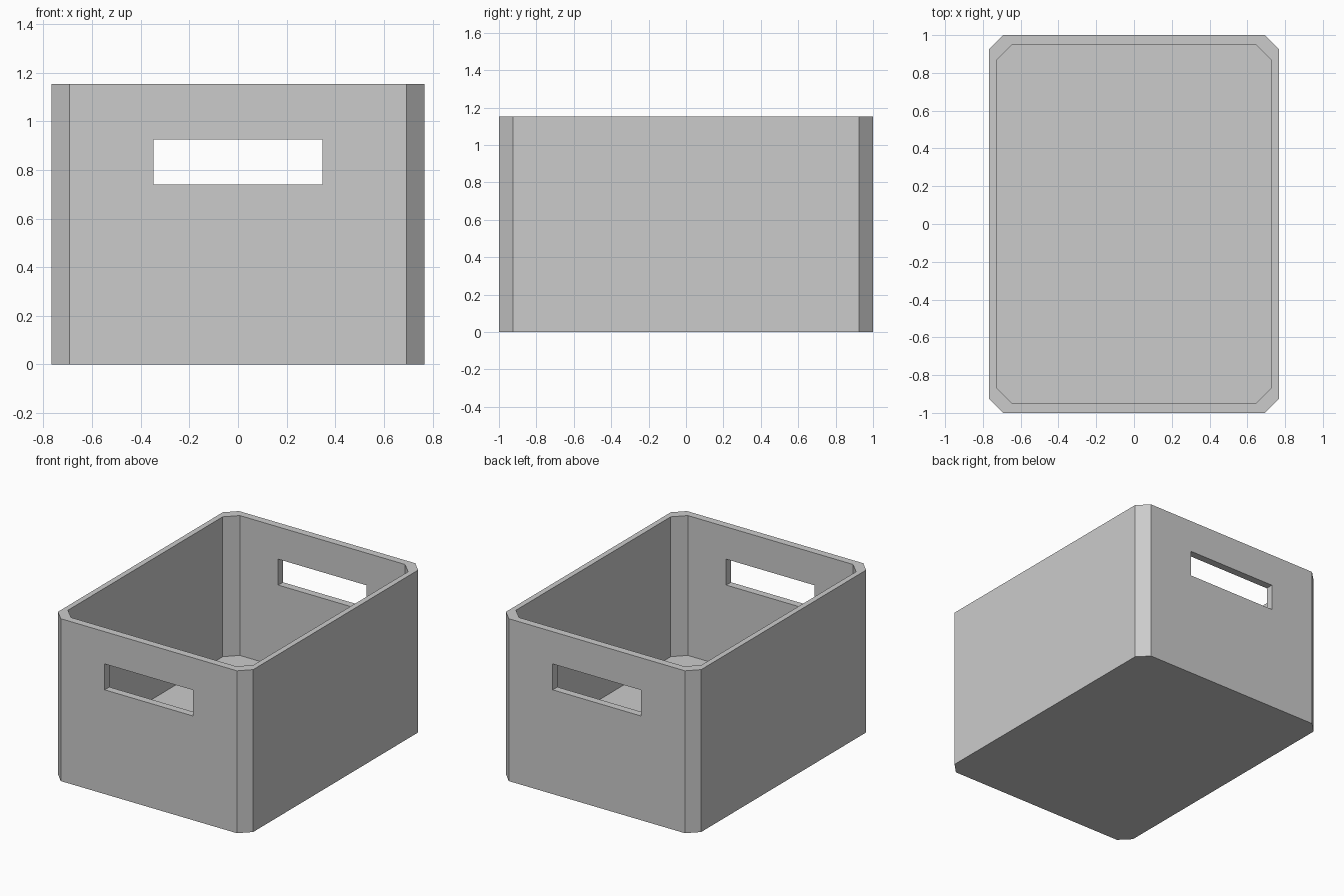
import bpy, bmesh

if "Cube" in bpy.data.objects:
    bpy.data.objects.remove(bpy.data.objects["Cube"])

HX, HY, H = 0.767, 1.0, 1.153      # outer half width, half depth, height
FLOOR = 0.16                       # floor thickness


def prism(name, hx, hy, cut, z0, z1):
    """Rectangular prism with chamfered vertical corners (cut = 0 for a box)."""
    pts = []
    for sx, sy in ((1, 1), (-1, 1), (-1, -1), (1, -1)):
        a = (sx * hx, sy * (hy - cut))
        b = (sx * (hx - cut), sy * hy)
        if not cut:
            pts.append(a)
        else:
            pts += [a, b] if sx * sy > 0 else [b, a]
    bm = bmesh.new()
    base = bm.faces.new([bm.verts.new((x, y, z0)) for x, y in pts])
    top = bmesh.ops.extrude_face_region(bm, geom=[base])["geom"]
    bmesh.ops.translate(bm, vec=(0, 0, z1 - z0),
                        verts=[v for v in top if isinstance(v, bmesh.types.BMVert)])
    bmesh.ops.recalc_face_normals(bm, faces=bm.faces)
    mesh = bpy.data.meshes.new(name)
    bm.to_mesh(mesh)
    bm.free()
    obj = bpy.data.objects.new(name, mesh)
    bpy.context.collection.objects.link(obj)
    return obj


def subtract(target, cutter):
    """Apply a boolean difference and discard the cutter."""
    cutter.hide_render = True
    mod = target.modifiers.new("cut", 'BOOLEAN')
    mod.operation = 'DIFFERENCE'
    mod.solver = 'EXACT'
    mod.object = cutter
    bpy.context.view_layer.objects.active = target
    bpy.ops.object.modifier_apply(modifier=mod.name)
    bpy.data.objects.remove(cutter)


# Crate body
crate = prism("storage_crate", HX, HY, 0.075, 0, H)

# Open interior above the floor
subtract(crate, prism("interior_cutter", 0.728, 0.947, 0.079, FLOOR, H + 0.2))

# Hand slots through the front and back walls
subtract(crate, prism("handle_cutter", 0.347, HY + 0.2, 0, 0.74, 0.924))
